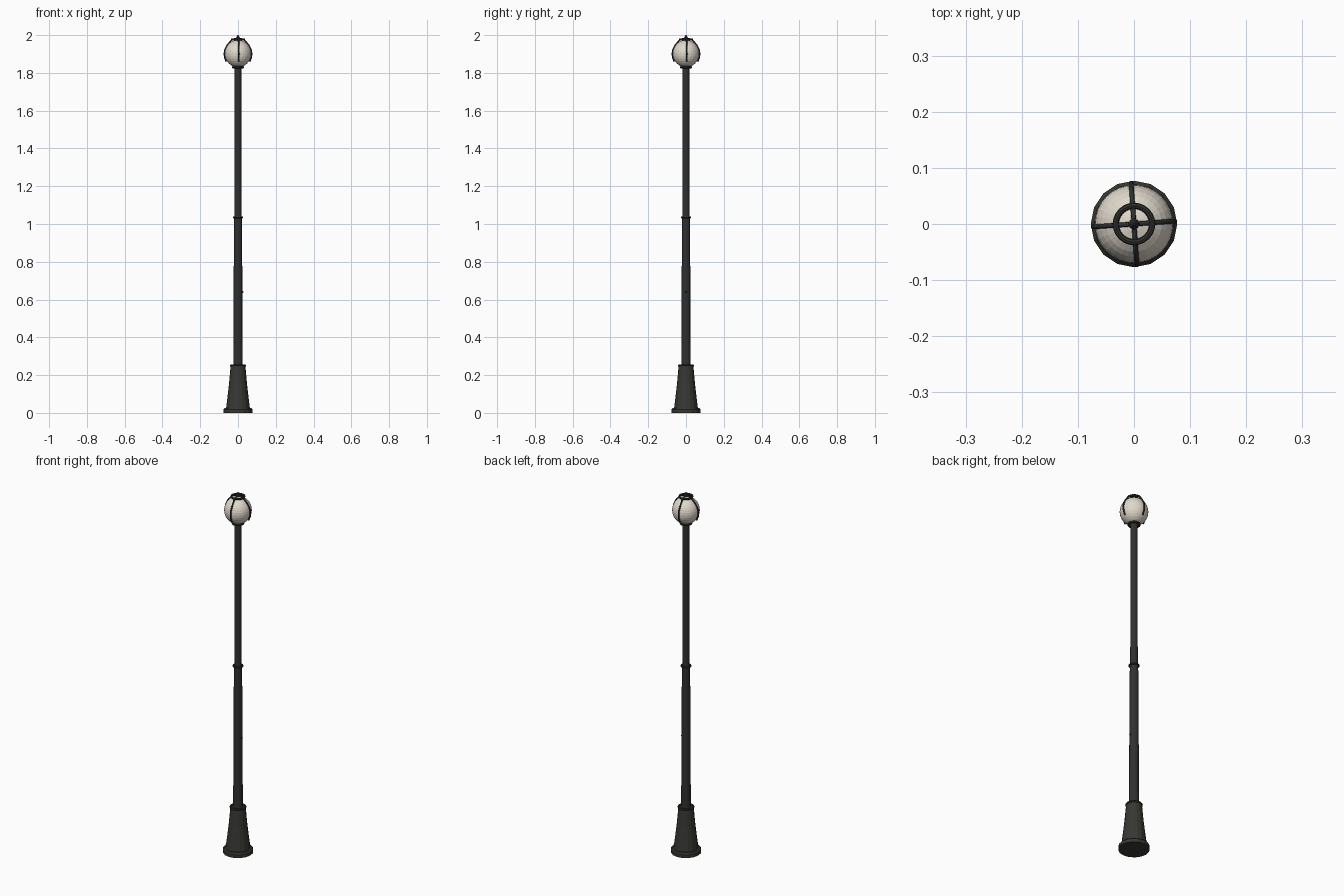
import bpy, math

if "Cube" in bpy.data.objects:
    bpy.data.objects.remove(bpy.data.objects["Cube"])


def material(name, color):
    m = bpy.data.materials.new(name)
    m.diffuse_color = (*color, 1)
    m.use_nodes = True
    m.node_tree.nodes["Principled BSDF"].inputs["Base Color"].default_value = m.diffuse_color
    return m


IRON = material("dark_iron", (0.03, 0.03, 0.028))
BASE = material("base_iron", (0.038, 0.038, 0.033))
GLASS = material("cream_glass", (0.75, 0.69, 0.6))


def lathe(name, profile, sides, mat):
    """Spin a (radius, height) profile around z, with closed ends."""
    verts, faces = [], []
    for r, z in profile:
        for i in range(sides):
            a = 2 * math.pi * i / sides
            verts.append((r * math.cos(a), r * math.sin(a), z))
    for k in range(len(profile) - 1):
        for i in range(sides):
            j = (i + 1) % sides
            faces.append((k * sides + i, k * sides + j, (k + 1) * sides + j, (k + 1) * sides + i))
    faces.append(tuple(reversed(range(sides))))
    faces.append(tuple(range((len(profile) - 1) * sides, len(profile) * sides)))
    mesh = bpy.data.meshes.new(name)
    mesh.from_pydata(verts, [], faces)
    mesh.materials.append(mat)
    ob = bpy.data.objects.new(name, mesh)
    bpy.context.collection.objects.link(ob)
    return ob


def ring(name, z, radius, tube):
    bpy.ops.mesh.primitive_torus_add(major_radius=radius, minor_radius=tube, major_segments=24,
                                     minor_segments=8, location=(0, 0, z))
    ob = bpy.context.object
    ob.name = name
    ob.data.materials.append(IRON)


# Flared base with foot plate
lathe("base", [(0.077, 0), (0.077, 0.018), (0.071, 0.025), (0.063, 0.026), (0.055, 0.09),
               (0.047, 0.16), (0.039, 0.25), (0.02, 0.252)], 16, BASE)

# Tapered lower shaft and slimmer upper shaft
lathe("lower_shaft", [(0.025, 0.24), (0.0235, 0.53), (0.022, 0.9), (0.0205, 1.035)], 16, IRON)
lathe("upper_shaft", [(0.0185, 1.03), (0.0175, 1.84)], 16, IRON)

# Collars between the sections
ring("base_collar", 0.25, 0.037, 0.006)
ring("middle_collar", 1.035, 0.023, 0.005)
ring("globe_collar", 1.83, 0.027, 0.006)

# Small knob on the side of the shaft
bpy.ops.mesh.primitive_uv_sphere_add(segments=8, ring_count=6, radius=0.005, location=(0.024, 0, 0.64))
bpy.context.object.name = "access_knob"
bpy.context.object.data.materials.append(IRON)

# Globe
bpy.ops.mesh.primitive_uv_sphere_add(segments=32, ring_count=16, radius=0.07, location=(0, 0, 1.902))
globe = bpy.context.object
globe.name = "globe"
globe.scale.z = 1.03
globe.data.materials.append(GLASS)

# Four cage ribs running from the crown down past the equator
RIB = [(0.0, 1.984), (0.017, 1.981), (0.034, 1.974), (0.055, 1.95), (0.07, 1.922),
       (0.073, 1.9), (0.07, 1.88), (0.062, 1.86)]
for n in range(4):
    a = math.radians(4 + 90 * n)
    curve = bpy.data.curves.new("cage_rib", "CURVE")
    curve.dimensions = "3D"
    curve.bevel_depth = 0.0042
    curve.bevel_resolution = 1
    curve.use_fill_caps = True
    spline = curve.splines.new("POLY")
    spline.points.add(len(RIB) - 1)
    for p, (r, z) in zip(spline.points, RIB):
        p.co = (r * math.cos(a), r * math.sin(a), z, 1)
    curve.materials.append(IRON)
    bpy.context.collection.objects.link(bpy.data.objects.new(f"cage_rib_{n + 1}", curve))

# Crown ring and finial
ring("crown_ring", 1.977, 0.0325, 0.0055)
lathe("finial", [(0.009, 1.978), (0.01, 1.986), (0.007, 1.993), (0.002, 2.0)], 8, IRON)
